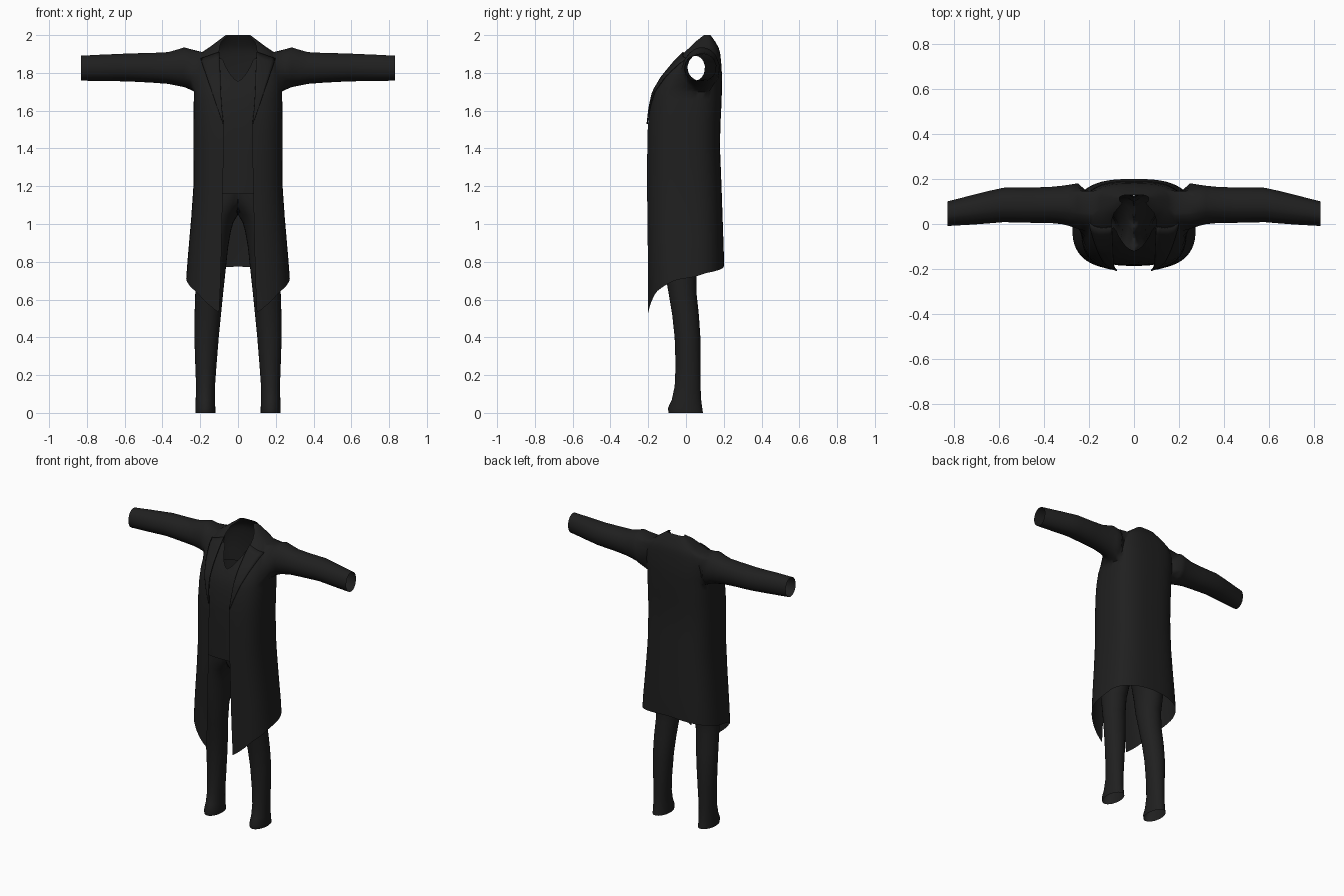
import bpy, bmesh, math

if "Cube" in bpy.data.objects:
    bpy.data.objects.remove(bpy.data.objects["Cube"])

P = 0.7  # roundness of the torso cross-section

black = bpy.data.materials.new("black cloth")
black.diffuse_color = (0.014, 0.014, 0.014, 1)
black.use_nodes = True
black.node_tree.nodes["Principled BSDF"].inputs["Base Color"].default_value = black.diffuse_color


def interp(table, t):
    """Smoothly read a row of values from a table keyed by its first column."""
    if t <= table[0][0]:
        return table[0][1:]
    for a, b in zip(table, table[1:]):
        if t <= b[0]:
            k = (t - a[0]) / (b[0] - a[0])
            return tuple(p + (q - p) * k for p, q in zip(a[1:], b[1:]))
    return table[-1][1:]


def finish(name, bm, angle=50):
    bmesh.ops.recalc_face_normals(bm, faces=bm.faces)
    me = bpy.data.meshes.new(name)
    bm.to_mesh(me)
    bm.free()
    me.materials.append(black)
    ob = bpy.data.objects.new(name, me)
    bpy.context.collection.objects.link(ob)
    m = ob.modifiers.new("mirror", 'MIRROR')
    m.use_clip = True
    bpy.ops.object.select_all(action='DESELECT')
    ob.select_set(True)
    bpy.context.view_layer.objects.active = ob
    bpy.ops.object.shade_smooth_by_angle(angle=math.radians(angle))
    return ob


def skin(bm, rows, closed=False, skip=lambda i, j: False):
    """Join rows of vertices with quads."""
    n = len(rows[0])
    for i in range(len(rows) - 1):
        for j in range(n if closed else n - 1):
            if not skip(i, j):
                k = (j + 1) % n
                bm.faces.new((rows[i][j], rows[i][k], rows[i + 1][k], rows[i + 1][j]))


# Torso: height, half width, front y, back y, half width of the front opening
TORSO = [
    (0.53, 0.275, -0.200, 0.20, 0.10), (0.70, 0.275, -0.200, 0.20, 0.092),
    (0.85, 0.264, -0.202, 0.20, 0.088), (1.00, 0.25, -0.204, 0.195, 0.085),
    (1.20, 0.236, -0.206, 0.188, 0.08), (1.40, 0.235, -0.205, 0.18, 0.076),
    (1.52, 0.235, -0.202, 0.182, 0.077), (1.62, 0.235, -0.19, 0.187, 0.088),
    (1.70, 0.233, -0.172, 0.19, 0.093), (1.78, 0.232, -0.125, 0.191, 0.095),
    (1.86, 0.218, -0.058, 0.186, 0.098), (1.91, 0.19, -0.008, 0.18, 0.10),
    (1.935, 0.152, 0.02, 0.172, 0.098), (1.965, 0.112, 0.05, 0.155, 0.088),
    (2.00, 0.065, 0.095, 0.13, 0.05)]


def torso(f, z, inset=0.0, opened=True):
    """Point on the torso: f runs from the front edge (0) to the back centre (1)."""
    hw, yf, yb, op = interp(TORSO, z)
    hw, yf, yb = hw - inset, yf + inset, yb - inset
    t0 = math.asin(min(op / hw, 0.85) ** (1 / P)) if opened else 0.0
    th = t0 + (math.pi - t0) * f
    c, mid = math.cos(th), (yf + yb) / 2
    x = hw * max(math.sin(th), 0.0) ** P
    if c >= 0:
        y = mid + (yf - mid) * (c / math.cos(t0)) ** P
    else:
        y = mid + (yb - mid) * (-c) ** P
    return (0.0 if f == 1 or x < 1e-6 else x), y, z


# Coat body, with a rectangular armhole left in the grid
HEM = [(0, 0.53), (0.2, 0.64), (0.4, 0.70), (0.6, 0.74), (1, 0.775)]
LEVELS = [0.77, 0.85, 0.95, 1.05, 1.2, 1.3, 1.4, 1.46, 1.52, 1.57, 1.62, 1.66, 1.70,
          1.74, 1.78, 1.82, 1.86, 1.885, 1.91, 1.935, 1.95, 1.965, 1.985, 2.0]
N = 28
bm = bmesh.new()
rows = []
for lv in LEVELS:
    row = []
    for j in range(N + 1):
        f = j / N
        drop = (interp(HEM, f)[0] - 0.77) * max(0, (1.2 - lv) / 0.43)
        row.append(bm.verts.new(torso(f, lv + drop)))
    rows.append(row)
i0, i1 = LEVELS.index(1.70), LEVELS.index(1.91)
j0, j1 = 8, 18
skin(bm, rows, skip=lambda i, j: i0 <= i < i1 and j0 <= j < j1)

# Sleeve, grown out of the armhole edge: x, centre y, centre z, y radius, z radius
hole = ([rows[i0][j] for j in range(j0, j1)] + [rows[i][j1] for i in range(i0, i1)]
        + [rows[i1][j] for j in range(j1, j0, -1)] + [rows[i][j0] for i in range(i1, i0, -1)])
SLEEVE = [
    (0.25, 0.08, 1.818, 0.102, 0.108), (0.285, 0.083, 1.83, 0.093, 0.105),
    (0.32, 0.085, 1.828, 0.086, 0.096), (0.37, 0.085, 1.826, 0.081, 0.084),
    (0.45, 0.084, 1.827, 0.079, 0.079), (0.58, 0.085, 1.829, 0.077, 0.074),
    (0.64, 0.076, 1.828, 0.073, 0.072), (0.72, 0.063, 1.827, 0.066, 0.07),
    (0.83, 0.046, 1.825, 0.055, 0.066)]
angles = [math.atan2((v.co.z - 1.81) / 0.105, (v.co.y - 0.075) / 0.1) for v in hole]
loops = [hole]
for x, yc, zc, ry, rz in SLEEVE:
    loops.append([bm.verts.new((x, yc + ry * math.cos(a), zc + rz * math.sin(a)))
                  for a in angles])
skin(bm, loops, closed=True)
finish("coat", bm, 60)


# Lapel: thin plate lying on the coat front
def front_y(x, z):
    hw, yf, yb, op = interp(TORSO, z)
    t0 = math.asin(min(op / hw, 0.85) ** (1 / P))
    th = math.asin(min(x / hw, 0.97) ** (1 / P))
    mid = (yf + yb) / 2
    return mid + (yf - mid) * (math.cos(th) / math.cos(t0)) ** P


bm = bmesh.new()
rows = []
for i in range(15):
    t = i / 14
    row = []
    for j in range(7):
        s = j / 6
        z = 1.53 + t * (0.38 - 0.035 * s)
        inner = interp(TORSO, z)[3] - 0.002
        outer = 0.08 + 0.118 * t
        x = inner + max(outer - inner, 0.003) * s
        row.append(bm.verts.new((x, front_y(x, z) - 0.005, z)))
    rows.append(row)
skin(bm, rows)
lapel = finish("lapel", bm)
sol = lapel.modifiers.new("thickness", 'SOLIDIFY')
sol.thickness = 0.006
sol.offset = 0

# Shirt with a V neck, open at the armholes
NECK = [(0, 1.755), (0.1, 1.88), (0.22, 1.86), (0.38, 1.68), (1, 1.68)]
bm = bmesh.new()
rows = []
for i in range(17):
    row = []
    for j in range(33):
        f = (j / 32) ** 1.3
        z = 1.16 + (interp(NECK, f)[0] - 1.16) * i / 16
        row.append(bm.verts.new(torso(f, z, 0.02, False)))
    rows.append(row)
skin(bm, rows)
finish("shirt", bm)

# Trousers: height, inner x, outer x, front y, back y
LEG = [
    (0.0, 0.12, 0.226, -0.092, 0.09), (0.025, 0.12, 0.226, -0.096, 0.086),
    (0.07, 0.122, 0.224, -0.075, 0.08), (0.14, 0.122, 0.222, -0.06, 0.077),
    (0.25, 0.114, 0.226, -0.055, 0.077), (0.4, 0.102, 0.231, -0.06, 0.076),
    (0.52, 0.09, 0.23, -0.073, 0.068), (0.64, 0.078, 0.226, -0.093, 0.055),
    (0.76, 0.065, 0.224, -0.115, 0.055), (0.88, 0.052, 0.222, -0.13, 0.09),
    (0.96, 0.038, 0.218, -0.138, 0.115), (1.01, 0.024, 0.213, -0.142, 0.125),
    (1.05, 0.0, 0.21, -0.145, 0.13), (1.09, -0.04, 0.207, -0.15, 0.13),
    (1.14, -0.1, 0.205, -0.155, 0.13), (1.22, -0.18, 0.2, -0.16, 0.13)]
bm = bmesh.new()
rows = []
for z, xa, xb, ya, yb in LEG:
    row = []
    for k in range(28):
        a = 2 * math.pi * k / 28
        x = (xa + xb) / 2 + (xb - xa) / 2 * math.cos(a)
        y = (ya + yb) / 2 + (yb - ya) / 2 * math.sin(a)
        row.append(bm.verts.new((max(x, 0.0), y, z)))
    rows.append(row)
skin(bm, rows, closed=True)
# remove the inner walls on the centre plane
bmesh.ops.delete(bm, geom=[f for f in bm.faces if all(v.co.x < 1e-5 for v in f.verts)],
                 context='FACES')
finish("trousers", bm)
